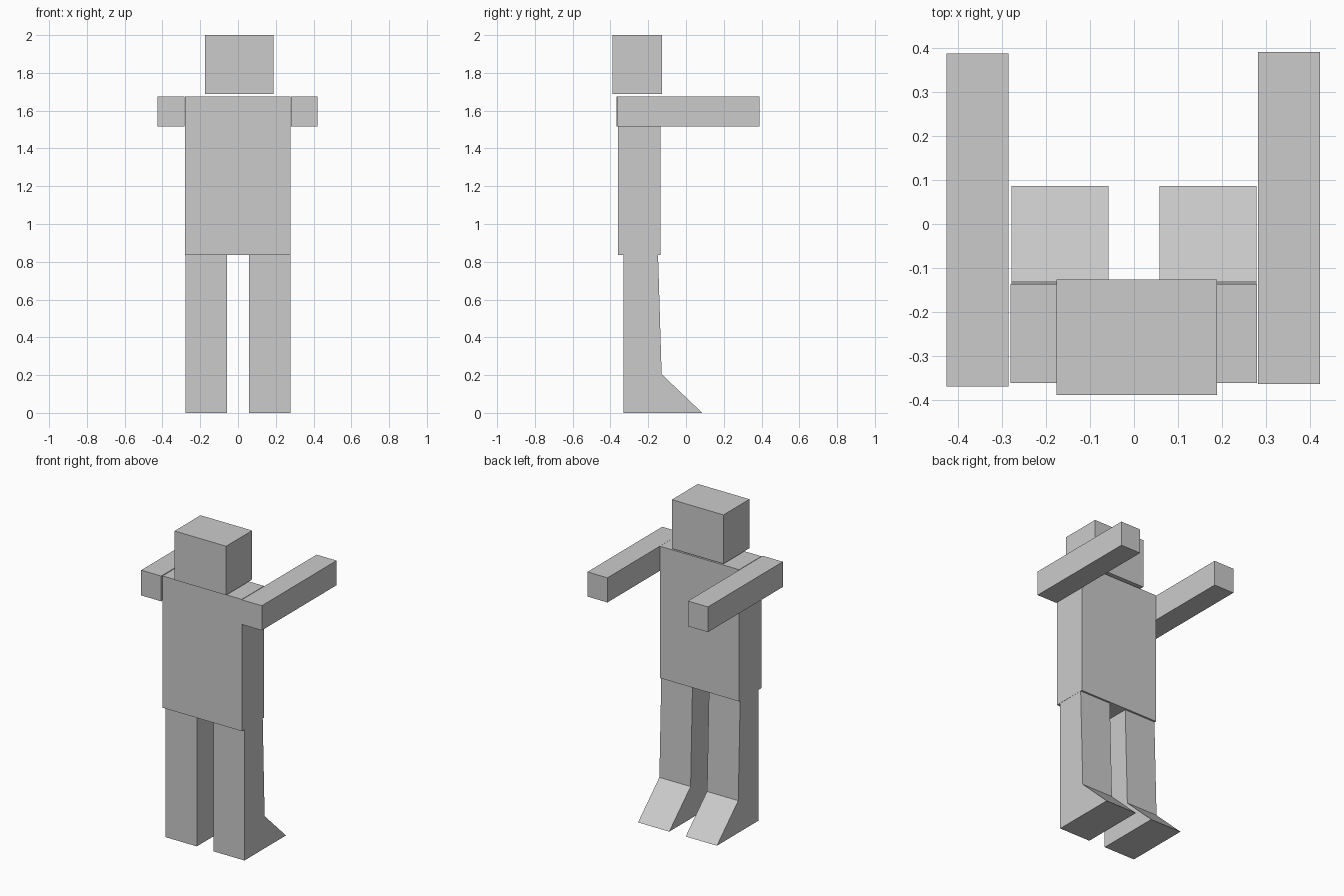
import bpy
import bmesh

cube = bpy.data.objects.get("Cube")
if cube:
    bpy.data.objects.remove(cube, do_unlink=True)

# Single plain grey for the whole figure
grey = bpy.data.materials.new("plain_grey")
grey.use_nodes = True
colour = (0.6, 0.6, 0.6, 1)
grey.diffuse_color = colour
grey.node_tree.nodes["Principled BSDF"].inputs["Base Color"].default_value = colour


def prism(name, x0, x1, profile):
    """Extrude a side profile of (y, z) points from x0 to x1."""
    bm = bmesh.new()
    face = bm.faces.new([bm.verts.new((x0, y, z)) for y, z in profile])
    side = bmesh.ops.extrude_face_region(bm, geom=[face])
    moved = [v for v in side["geom"] if isinstance(v, bmesh.types.BMVert)]
    bmesh.ops.translate(bm, verts=moved, vec=(x1 - x0, 0, 0))
    bmesh.ops.recalc_face_normals(bm, faces=bm.faces)
    mesh = bpy.data.meshes.new(name)
    bm.to_mesh(mesh)
    bm.free()
    mesh.materials.append(grey)
    obj = bpy.data.objects.new(name, mesh)
    bpy.context.collection.objects.link(obj)
    return obj


def box(name, x0, x1, y0, y1, z0, z1):
    return prism(name, x0, x1, [(y0, z0), (y1, z0), (y1, z1), (y0, z1)])


# Head floats just above the torso
box("head", -0.176, 0.188, -0.388, -0.126, 1.688, 2.0)
box("torso", -0.28, 0.279, -0.36, -0.136, 0.835, 1.675)

# Straight arms reaching backwards
box("left_arm", 0.281, 0.422, -0.363, 0.39, 1.517, 1.674)
box("right_arm", -0.425, -0.284, -0.368, 0.386, 1.515, 1.676)

# Tapered legs with wedge feet
leg = [(-0.332, 0), (0.086, 0), (-0.129, 0.205), (-0.148, 0.835), (-0.332, 0.835)]
for name, side in (("left_leg", 1), ("right_leg", -1)):
    prism(name, side * 0.058, side * 0.278, leg)
